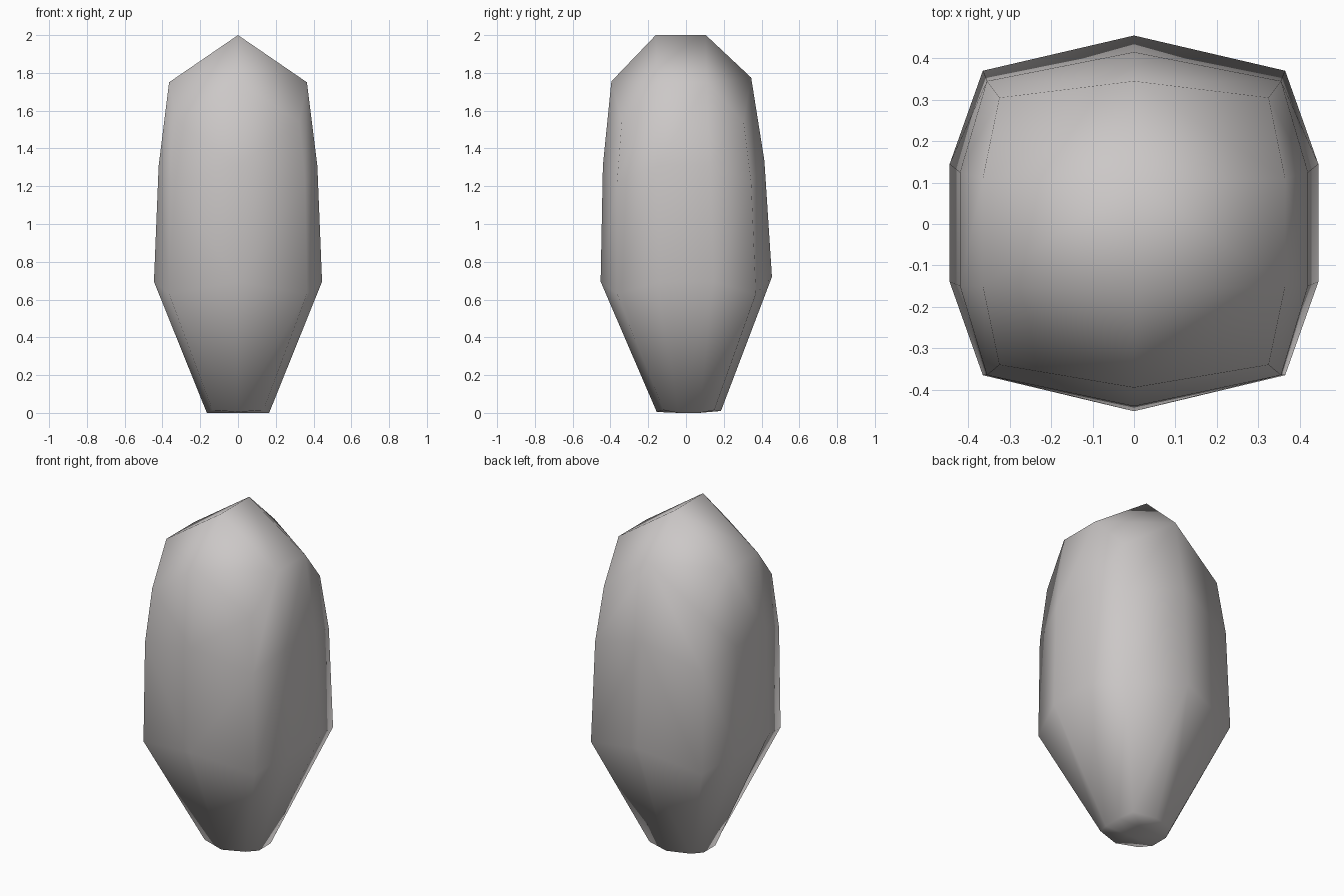
import bpy
import bmesh

default_cube = bpy.data.objects.get("Cube")
if default_cube:
    bpy.data.objects.remove(default_cube, do_unlink=True)

# One matte stone colour
stone = bpy.data.materials.new("warm_grey_stone")
stone.use_nodes = True
stone_colour = (0.60, 0.575, 0.57, 1)
stone.diffuse_color = stone_colour
stone.node_tree.nodes["Principled BSDF"].inputs["Base Color"].default_value = stone_colour


def half_ring(mesh, side, corner, front, back):
    """Six points from the front centre round the left side to the back centre."""
    side_x, side_front, side_back, side_z = side
    corner_x, corner_front, corner_back, corner_z = corner
    points = [
        (0, *front),
        (corner_x, corner_front, corner_z),
        (side_x, side_front, side_z),
        (side_x, side_back, side_z),
        (corner_x, corner_back, corner_z),
        (0, *back),
    ]
    return [mesh.verts.new(point) for point in points]


mesh = bmesh.new()

# Rings from the narrow foot, over the wide belly, to the shoulder
foot = half_ring(mesh, side=(0.165, -0.04, 0.07, 0), corner=(0.135, -0.12, 0.15, 0.015),
                 front=(-0.155, 0.005), back=(0.185, 0.01))
belly = half_ring(mesh, side=(0.445, -0.14, 0.145, 0.695), corner=(0.365, -0.365, 0.37, 0.63),
                  front=(-0.452, 0.695), back=(0.455, 0.72))
chest = half_ring(mesh, side=(0.42, -0.15, 0.125, 1.31), corner=(0.355, -0.365, 0.345, 1.22),
                  front=(-0.44, 1.31), back=(0.415, 1.335))
shoulder = half_ring(mesh, side=(0.365, -0.15, 0.11, 1.75), corner=(0.325, -0.34, 0.305, 1.54),
                     front=(-0.395, 1.755), back=(0.345, 1.775))

for lower, upper in zip((foot, belly, chest), (belly, chest, shoulder)):
    for i in range(len(lower) - 1):
        mesh.faces.new((lower[i], lower[i + 1], upper[i + 1], upper[i]))

# Ridge along the top
ridge_front = mesh.verts.new((0, -0.16, 2))
ridge_back = mesh.verts.new((0, 0.105, 2))
mesh.faces.new((*shoulder[:3], ridge_front))
mesh.faces.new((shoulder[2], shoulder[3], ridge_back, ridge_front))
mesh.faces.new((*shoulder[3:], ridge_back))

# Flat underside, split in three across the foot
under_front = mesh.verts.new((0, -0.04, 0))
under_back = mesh.verts.new((0, 0.07, 0))
mesh.faces.new((under_front, *reversed(foot[:3])))
mesh.faces.new((under_front, under_back, foot[3], foot[2]))
mesh.faces.new((under_back, *reversed(foot[3:])))

# Mirror to the other half and join along the middle
half = mesh.verts[:] + mesh.edges[:] + mesh.faces[:]
bmesh.ops.mirror(mesh, geom=half, axis="X", merge_dist=0.001)
bmesh.ops.remove_doubles(mesh, verts=mesh.verts[:], dist=0.001)
bmesh.ops.recalc_face_normals(mesh, faces=mesh.faces[:])
for face in mesh.faces:
    face.smooth = True

data = bpy.data.meshes.new("standing_stone")
mesh.to_mesh(data)
mesh.free()
data.materials.append(stone)
standing_stone = bpy.data.objects.new("standing_stone", data)
bpy.context.collection.objects.link(standing_stone)
